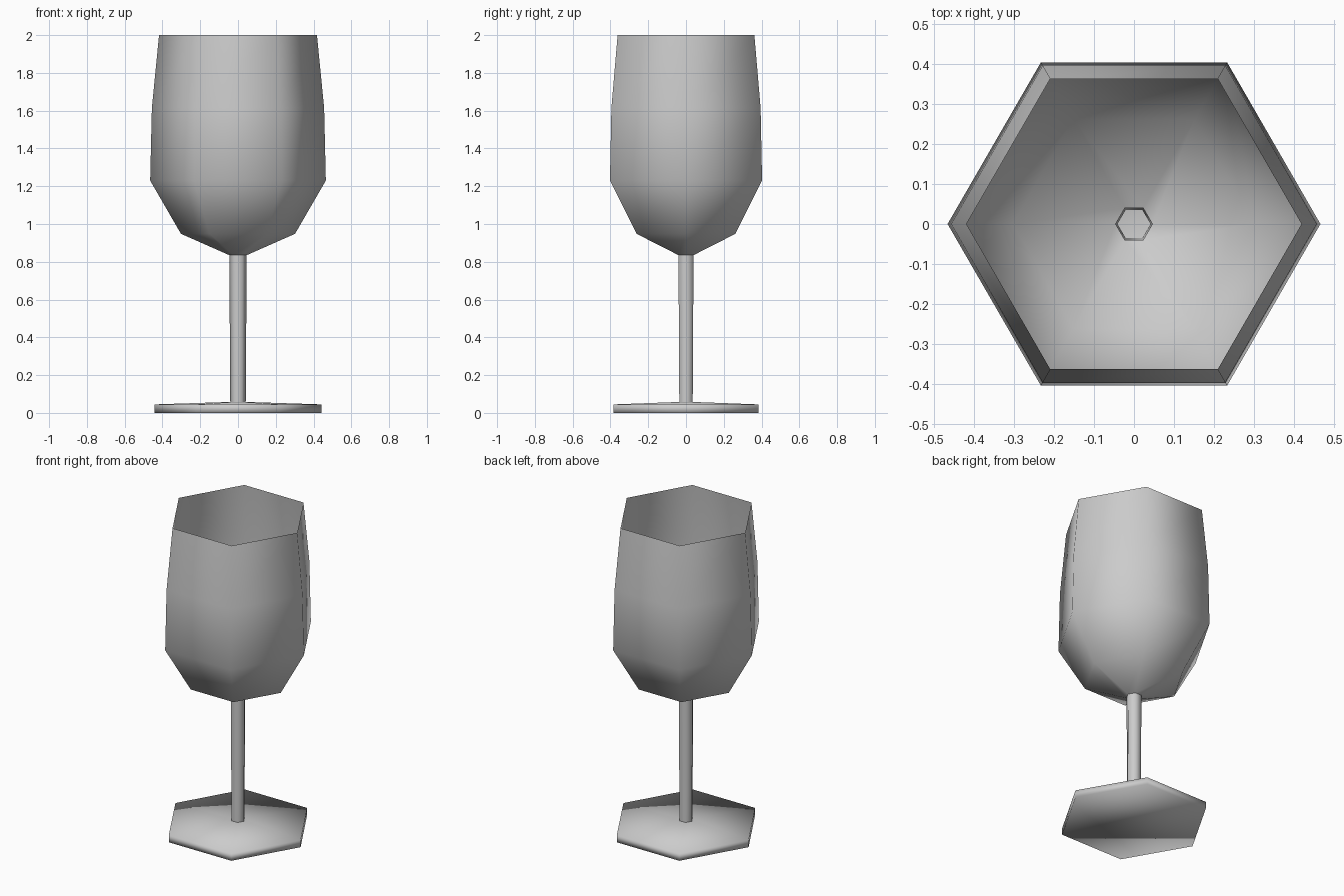
import bpy, bmesh
from math import cos, sin, tau

if "Cube" in bpy.data.objects:
    bpy.data.objects.remove(bpy.data.objects["Cube"])

SIDES = 6


def lathe(name, profile, cap_bottom=False):
    """Revolve (radius, height) points into a six-sided, smooth-shaded shell."""
    bm = bmesh.new()
    rings = [[bm.verts.new((r * cos(tau * i / SIDES), r * sin(tau * i / SIDES), z))
              for i in range(SIDES)] for r, z in profile]
    for low, high in zip(rings, rings[1:]):
        for i in range(SIDES):
            j = (i + 1) % SIDES
            bm.faces.new((low[i], low[j], high[j], high[i]))
    if cap_bottom:
        bm.faces.new(rings[0][::-1])
    for face in bm.faces:
        face.smooth = True
    mesh = bpy.data.meshes.new(name)
    bm.to_mesh(mesh)
    bm.free()
    obj = bpy.data.objects.new(name, mesh)
    bpy.context.collection.objects.link(obj)
    return obj


# Foot: thin disc with a slightly raised top
lathe("foot", [(0.442, 0), (0.442, 0.045), (0.041, 0.058)], cap_bottom=True)

# Stem: hollow, widening a little towards the bowl
lathe("stem", [(0.041, 0.058), (0.046, 0.835)])

# Bowl: single-walled cup, open at the rim
lathe("bowl", [(0.046, 0.835), (0.302, 0.948), (0.465, 1.23),
               (0.456, 1.615), (0.418, 2.0)])
